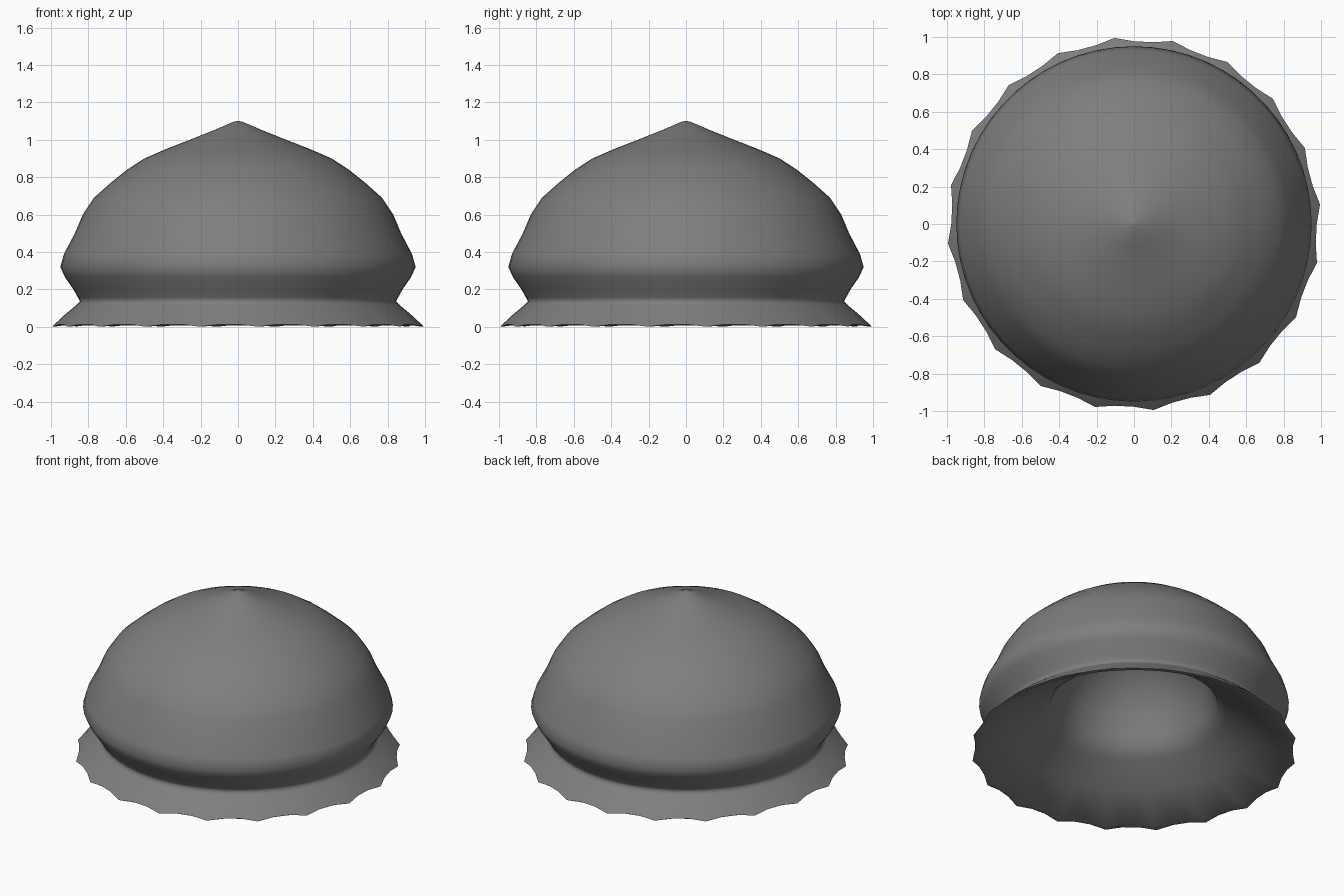
import bpy, bmesh, math

if "Cube" in bpy.data.objects:
    bpy.data.objects.remove(bpy.data.objects["Cube"])

SEGS = 60  # three columns for each of the 20 rim teeth

# outer skin from tip to flare, scalloped rim, then the hollow underside
outer = [(.02, 1.098), (.12, 1.055), (.27, .995), (.39, .948), (.50, .90),
         (.59, .842), (.68, .77), (.77, .69), (.83, .60), (.872, .50), (.93, .39),
         (.95, .32), (.925, .265), (.88, .20), (.855, .155), (.845, .135), (.862, .118), (.92, .07)]
rim = [(1.0, .013)]
inner = [(.965, .006), (.75, .14), (.57, .255), (.52, .30), (.49, .37), (.45, .50),
         (.37, .63), (.24, .75), (.10, .81)]


def tooth(j):
    """Scalloped rim: one point in three sticks out."""
    return 1.0 if j % 3 == 1 else .977


bm = bmesh.new()
rings = []
for r, z in outer + rim + inner:
    on_rim = (r, z) in rim
    ring = []
    for j in range(SEGS):
        a = 2 * math.pi * j / SEGS
        k = tooth(j) if on_rim else 1.0
        dz = -.012 if on_rim and j % 3 == 1 else 0
        ring.append(bm.verts.new((r * k * math.cos(a), r * k * math.sin(a), z + dz)))
    rings.append(ring)

# skin between rings
for a, b in zip(rings, rings[1:]):
    for j in range(SEGS):
        n = (j + 1) % SEGS
        bm.faces.new((a[j], b[j], b[n], a[n]))

# close the tip and the ceiling of the hollow
for ring, z in ((rings[0], 1.1), (rings[-1], .83)):
    tip = bm.verts.new((0, 0, z))
    for j in range(SEGS):
        bm.faces.new((ring[j], ring[(j + 1) % SEGS], tip))
bmesh.ops.recalc_face_normals(bm, faces=bm.faces)

mesh = bpy.data.meshes.new("bell_dome")
bm.to_mesh(mesh)
bm.free()
dome = bpy.data.objects.new("bell_dome", mesh)
bpy.context.collection.objects.link(dome)

# dark grey body
mat = bpy.data.materials.new("dark_grey")
mat.diffuse_color = (.21, .21, .21, 1)
mat.use_nodes = True
mat.node_tree.nodes["Principled BSDF"].inputs["Base Color"].default_value = mat.diffuse_color
mesh.materials.append(mat)

bpy.context.view_layer.objects.active = dome
dome.select_set(True)
bpy.ops.object.shade_smooth_by_angle(angle=math.radians(75))
